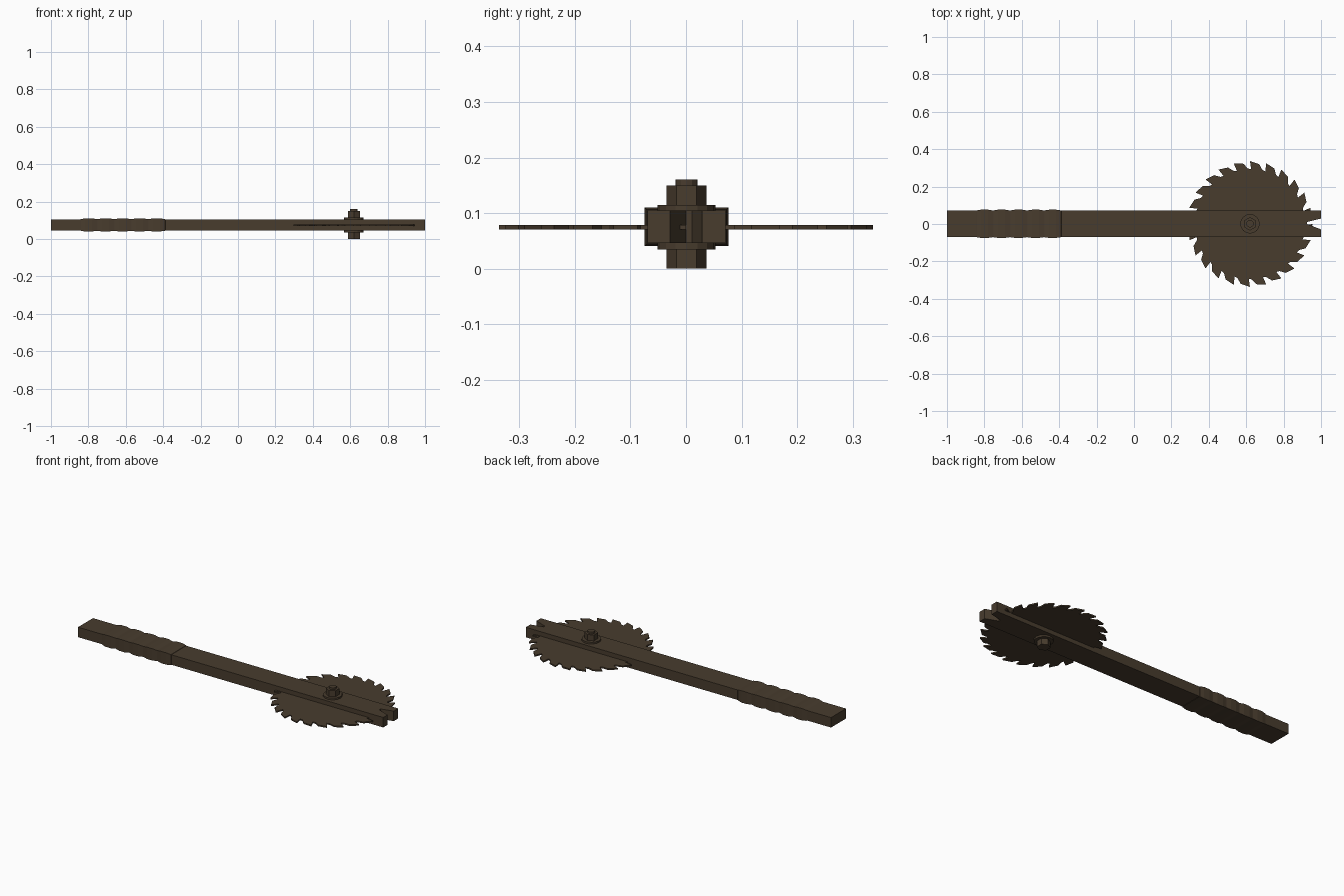
import bpy, bmesh, math

if "Cube" in bpy.data.objects:
    bpy.data.objects.remove(bpy.data.objects["Cube"])

mat = bpy.data.materials.new("dark brown")
mat.diffuse_color = (0.065, 0.045, 0.027, 1)
mat.use_nodes = True
mat.node_tree.nodes["Principled BSDF"].inputs["Base Color"].default_value = mat.diffuse_color

CX, CY = 0.62, 0.0          # blade axis
BZ0, BZ1 = 0.046, 0.105     # beam bottom and top
BY, BW = 0.001, 0.070       # beam centre and half width


def finish(name, bm):
    bmesh.ops.recalc_face_normals(bm, faces=bm.faces)
    me = bpy.data.meshes.new(name)
    bm.to_mesh(me)
    bm.free()
    ob = bpy.data.objects.new(name, me)
    bpy.context.collection.objects.link(ob)
    me.materials.append(mat)
    return ob


def prism(name, outline, z0, z1):
    """Extrude an xy outline between two heights."""
    bm = bmesh.new()
    lo = [bm.verts.new((x, y, z0)) for x, y in outline]
    hi = [bm.verts.new((x, y, z1)) for x, y in outline]
    bm.faces.new(lo)
    bm.faces.new(hi)
    n = len(outline)
    for i in range(n):
        j = (i + 1) % n
        bm.faces.new((lo[i], lo[j], hi[j], hi[i]))
    return finish(name, bm)


def ring(n, r, phase=0.0):
    return [(CX + r * math.cos(phase + math.tau * i / n),
             CY + 0.001 + r * math.sin(phase + math.tau * i / n)) for i in range(n)]


# wooden handle with a split notch in its far end
prism("handle", [(-1, BY - BW), (1, BY - BW), (1, BY - 0.03), (0.925, 0.0),
                 (0.925, 0.011), (1, 0.029), (1, BY + BW), (-1, BY + BW)], BZ0, BZ1)

# grip wrap: bulging bands around the handle
bm = bmesh.new()
bands, x0, x1 = 5, -0.845, -0.39
step = (x1 - x0) / bands
sections = [(x0, -0.001)]
for b in range(bands):
    for f, d in ((0.06, 0.002), (0.3, 0.0055), (0.7, 0.0055), (1.0, 0.0015)):
        sections.append((x0 + step * (b + f), d))
sections.append((x1 + 0.002, -0.001))
prev = None
for x, d in sections:
    cur = [bm.verts.new((x, BY + sy * (BW + d), (BZ1 + d) if up else (BZ0 - d)))
           for sy, up in ((-1, 0), (1, 0), (1, 1), (-1, 1))]
    if prev:
        for i in range(4):
            j = (i + 1) % 4
            bm.faces.new((prev[i], prev[j], cur[j], cur[i]))
    else:
        bm.faces.new(cur)
    prev = cur
bm.faces.new(prev)
finish("grip_wrap", bm)

# saw blade: teeth lean counter-clockwise
teeth = 24
outline = []
for t in range(teeth):
    for f, r in ((-0.08, 0.293), (0.14, 0.297), (0.42, 0.324), (1.0, 0.336)):
        a = math.pi / 2 + math.tau * (t + f - 1.0) / teeth
        # gullet sits just behind the next steep tooth front
        outline.append((CX + r * math.cos(a), CY + r * math.sin(a)))
prism("saw_blade", outline, 0.071, 0.079)

# bolt, washers and nut
hexa = ring(6, 0.036, math.pi / 2)
prism("bolt_head", hexa, 0.0, 0.036)
prism("lower_washer", ring(16, 0.052), 0.035, 0.047)
prism("upper_washer", ring(16, 0.052), 0.104, 0.115)
prism("nut", hexa, 0.114, 0.150)
prism("bolt_shank", ring(12, 0.02), 0.03, 0.161)
